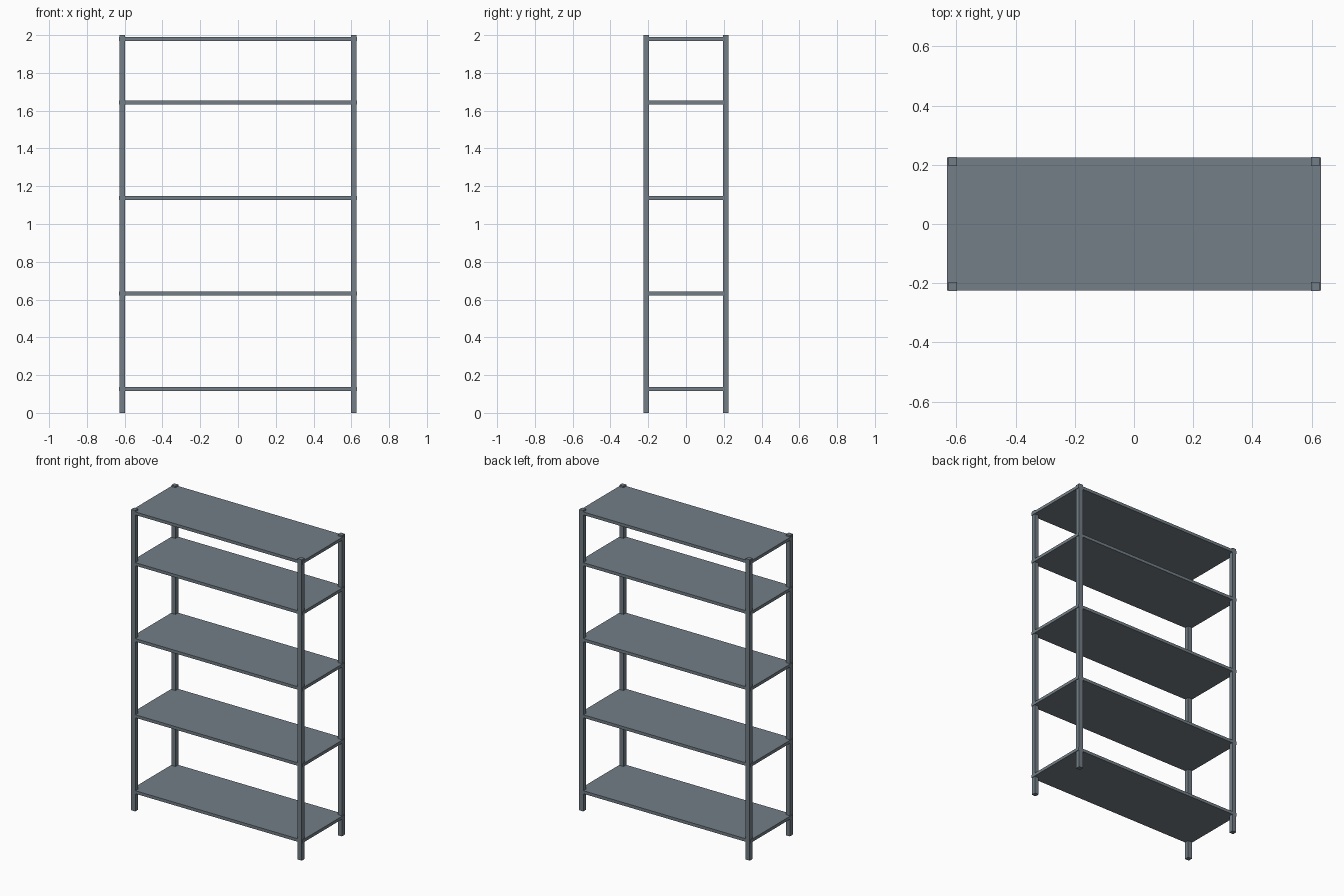
import bpy

default = bpy.data.objects.get("Cube")
if default:
    bpy.data.objects.remove(default, do_unlink=True)

# Single painted-metal colour
steel = bpy.data.materials.new("slate_grey_metal")
steel.use_nodes = True
colour = (0.17, 0.21, 0.24, 1)
steel.diffuse_color = colour
steel.node_tree.nodes["Principled BSDF"].inputs["Base Color"].default_value = colour


def box(name, centre, size):
    bpy.ops.mesh.primitive_cube_add(size=1, location=centre)
    part = bpy.context.object
    part.name = name
    part.scale = size
    bpy.ops.object.transform_apply(location=False, rotation=False, scale=True)
    part.data.materials.append(steel)
    return part


HEIGHT = 2.0
POST = 0.03
POST_X, POST_Y = 0.612, 0.211
SHELF_SIZE = (1.262, 0.45, 0.02)

# Four square corner posts
for side, sx in (("left", 1), ("right", -1)):
    for end, sy in (("front", -1), ("back", 1)):
        box(f"{end}_{side}_post", (sx * POST_X, sy * POST_Y, HEIGHT / 2),
            (POST, POST, HEIGHT))

# Shelves, slightly wider than the posts; the top one sits closer to the next
for i, z in enumerate((0.127, 0.632, 1.138, 1.643, 1.98), 1):
    box(f"shelf_{i}", (0, 0, z), SHELF_SIZE)
